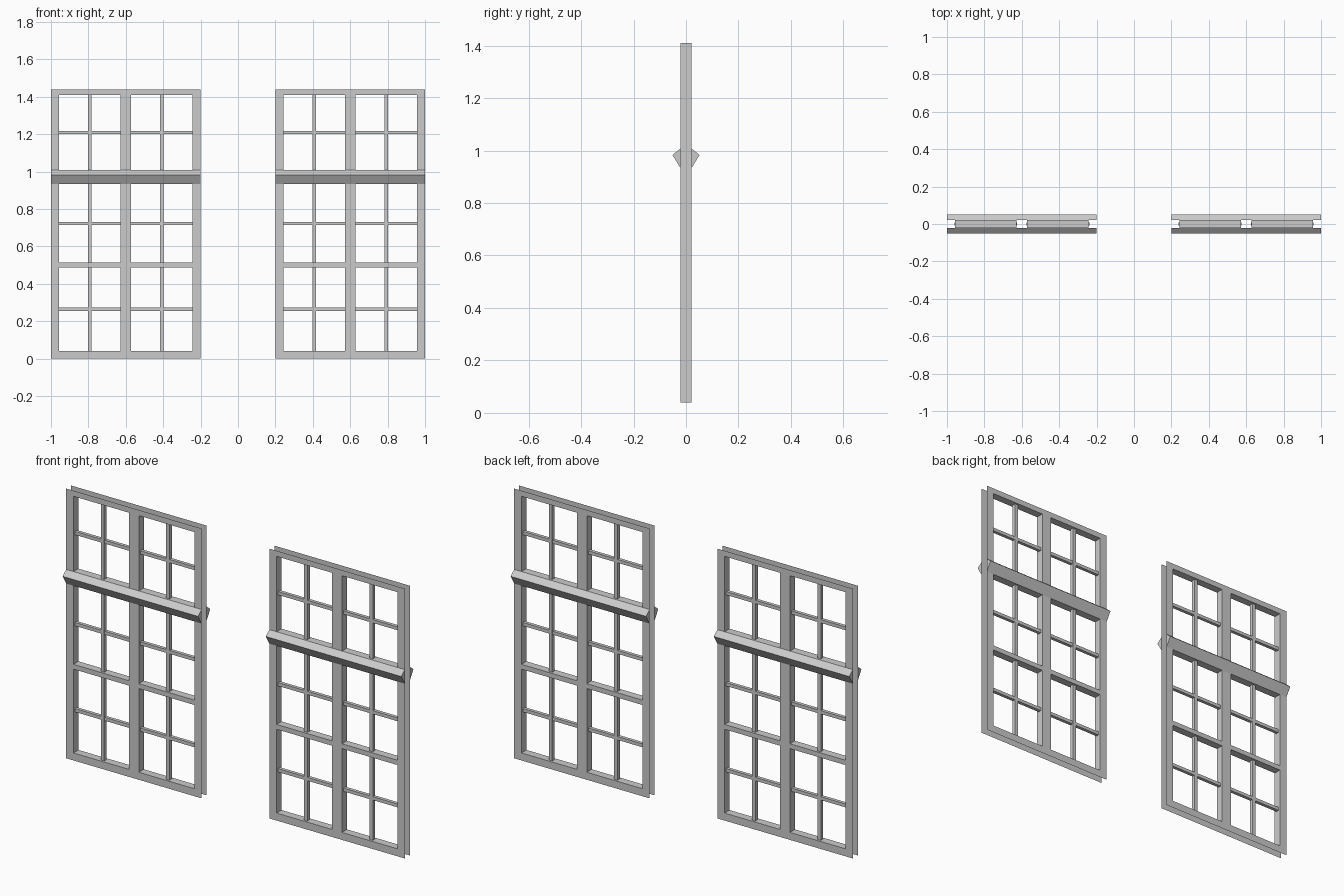
import bpy, bmesh

if "Cube" in bpy.data.objects:
    bpy.data.objects.remove(bpy.data.objects["Cube"])

grey = bpy.data.materials.new("window_grey")
grey.diffuse_color = (0.6, 0.6, 0.6, 1)
grey.use_nodes = True
grey.node_tree.nodes["Principled BSDF"].inputs["Base Color"].default_value = grey.diffuse_color

# Grid lines of one window, relative to its centre line
XS = [-0.4, -0.357, -0.029, 0.029, 0.357, 0.4]
ZS = [0, 0.04, 0.487, 0.513, 0.933, 1.008, 1.41, 1.44]
D = 0.021                      # half depth of the frame
HOLE_X, HOLE_Z = (1, 3), (1, 3, 5)


def finish(name, bm):
    bmesh.ops.remove_doubles(bm, verts=bm.verts, dist=1e-5)
    bmesh.ops.recalc_face_normals(bm, faces=bm.faces)
    me = bpy.data.meshes.new(name)
    bm.to_mesh(me)
    bm.free()
    me.materials.append(grey)
    bpy.context.collection.objects.link(bpy.data.objects.new(name, me))


def face(bm, *pts):
    return bm.faces.new([bm.verts.new(p) for p in pts])


def box(bm, x0, x1, y0, y1, z0, z1):
    r = bmesh.ops.create_cube(bm, size=1)
    for v in r["verts"]:
        v.co = ((x0 + x1) / 2 + v.co.x * (x1 - x0),
                (y0 + y1) / 2 + v.co.y * (y1 - y0),
                (z0 + z1) / 2 + v.co.z * (z1 - z0))


def window(cx, side):
    xs = [cx + x for x in XS]

    # Frame: front and back sheets with lined openings, open outer rim
    bm = bmesh.new()
    for i in range(len(xs) - 1):
        for j in range(len(ZS) - 1):
            a, b, c, d = xs[i], xs[i + 1], ZS[j], ZS[j + 1]
            hole = i in HOLE_X and j in HOLE_Z
            if not hole:
                face(bm, (a, -D, c), (b, -D, c), (b, -D, d), (a, -D, d))
                face(bm, (a, D, c), (a, D, d), (b, D, d), (b, D, c))
            if hole:
                for z, flip in ((c, False), (d, True)):
                    p = [(a, -D, z), (b, -D, z), (b, D, z), (a, D, z)]
                    face(bm, *(p[::-1] if flip else p))
            if i in HOLE_X and 1 <= j <= 5:
                for x, flip in ((a, False), (b, True)):
                    p = [(x, -D, c), (x, D, c), (x, D, d), (x, -D, d)]
                    face(bm, *(p[::-1] if flip else p))
    # keep the sheet normals as laid out
    bmesh.ops.remove_doubles(bm, verts=bm.verts, dist=1e-5)
    finish(side + "_frame", bm)

    # Glazing bars: one upright per column, one crossbar per opening
    bm = bmesh.new()
    for i in HOLE_X:
        m = (xs[i] + xs[i + 1]) / 2
        box(bm, m - 0.01, m + 0.01, -0.01, 0.01, ZS[1], ZS[6])
        for j in HOLE_Z:
            z = (ZS[j] + ZS[j + 1]) / 2
            box(bm, xs[i] - 0.004, xs[i + 1] + 0.004, -0.009, 0.009, z - 0.009, z + 0.009)
    finish(side + "_glazing_bars", bm)

    # Drip moulding: wedge on front and back
    for s, name in ((-1, "_front_moulding"), (1, "_back_moulding")):
        bm = bmesh.new()
        prof = [(s * D, ZS[4]), (s * 0.0515, 0.983), (s * D, ZS[5])]
        f = face(bm, *[(xs[0], y, z) for y, z in prof])
        r = bmesh.ops.extrude_face_region(bm, geom=[f], use_keep_orig=True)
        for v in r["geom"]:
            if isinstance(v, bmesh.types.BMVert):
                v.co.x = xs[-1]
        finish(side + name, bm)


window(-0.6, "left")
window(0.6, "right")
